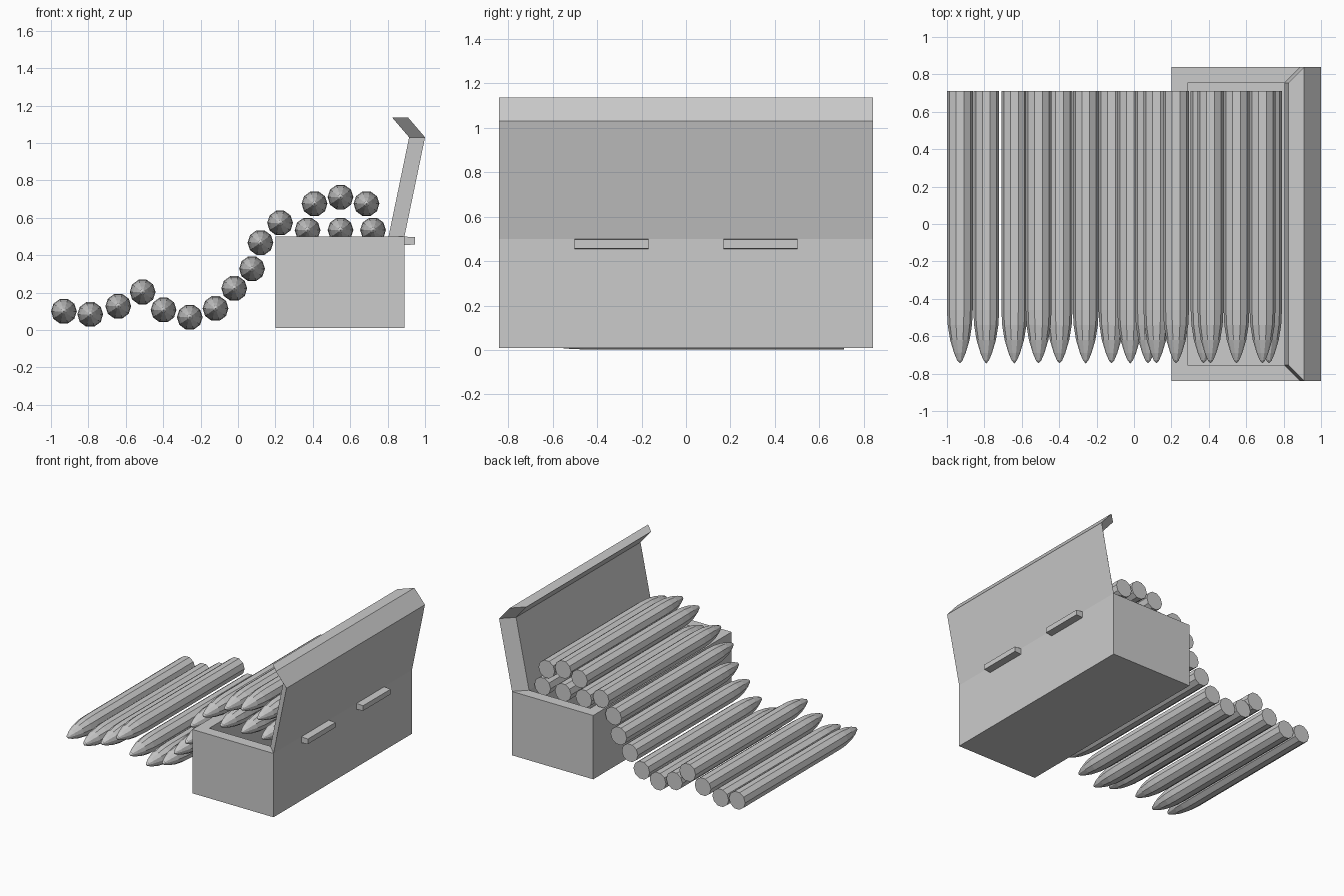
import bpy, bmesh
from math import cos, sin, tau
from mathutils import Vector, Matrix

if "Cube" in bpy.data.objects:
    bpy.data.objects.remove(bpy.data.objects["Cube"])


def finish(bm, name):
    bmesh.ops.recalc_face_normals(bm, faces=bm.faces)
    mesh = bpy.data.meshes.new(name)
    bm.to_mesh(mesh)
    bm.free()
    obj = bpy.data.objects.new(name, mesh)
    bpy.context.collection.objects.link(obj)
    return obj


def block(x0, x1, y0, y1, z0, z1):
    bm = bmesh.new()
    size = Vector((x1 - x0, y1 - y0, z1 - z0))
    mid = Vector((x0 + x1, y0 + y1, z0 + z1)) / 2
    bmesh.ops.create_cube(bm, size=1, matrix=Matrix.Translation(mid) @ Matrix.Diagonal(size.to_4d()))
    return bm


def extrude(bm, face, offset):
    new = bmesh.ops.extrude_discrete_faces(bm, faces=[face])["faces"][0]
    bmesh.ops.translate(bm, verts=new.verts, vec=offset)
    return new


# Open box: inset the top, sink the cavity, raise the back rim into the lid
bm = block(0.2, 0.89, -0.84, 0.84, 0.01, 0.5)
top = max(bm.faces, key=lambda f: f.calc_center_median().z)
rim = bmesh.ops.inset_region(bm, faces=[top], thickness=0.085, use_even_offset=True)["faces"]
back_rim = max(rim, key=lambda f: f.calc_center_median().x)
extrude(bm, top, (0, 0, -0.42))
lid = extrude(bm, back_rim, (0.11, 0, 0.53))
extrude(bm, lid, (-0.09, 0, 0.105))
finish(bm, "ammo_box_with_lid")

# Pair of latches under the lid hinge, slightly tapered outward
for side, label in ((-1, "front"), (1, "back")):
    bm = block(0.88, 0.945, side * 0.335 - 0.167, side * 0.335 + 0.167, 0.453, 0.5)
    for v in bm.verts:
        if v.co.x > 0.9:
            v.co.z += 0.004 if v.co.z < 0.47 else -0.004
    finish(bm, "latch_" + label)

# Cartridge: ten-sided lathe along y with a pointed nose
SIDES = 10
PROFILE = [(0.71, 0.069), (-0.46, 0.069), (-0.54, 0.065), (-0.62, 0.052),
           (-0.69, 0.031), (-0.73, 0.014)]
bm = bmesh.new()
rings = [[bm.verts.new((r * cos(tau * i / SIDES), y, r * sin(tau * i / SIDES)))
          for i in range(SIDES)] for y, r in PROFILE]
tip = bm.verts.new((0, -0.745, 0))
bm.faces.new(rings[0])
for i in range(SIDES):
    j = (i + 1) % SIDES
    for a, b in zip(rings, rings[1:]):
        bm.faces.new((a[i], a[j], b[j], b[i]))
    bm.faces.new((rings[-1][i], rings[-1][j], tip))
first = finish(bm, "cartridge_01")

# Belt path from the ground, up over the box edge and folded inside
BELT = [(-0.931, 0.10), (-0.79, 0.083), (-0.64, 0.127), (-0.51, 0.203), (-0.398, 0.107),
        (-0.258, 0.068), (-0.12, 0.115), (-0.02, 0.222), (0.075, 0.327), (0.12, 0.467),
        (0.225, 0.572), (0.372, 0.534), (0.548, 0.534), (0.722, 0.534),
        (0.687, 0.675), (0.548, 0.71), (0.409, 0.675)]
for n, (x, z) in enumerate(BELT, 1):
    obj = first
    if n > 1:
        obj = bpy.data.objects.new(f"cartridge_{n:02d}", first.data)
        bpy.context.collection.objects.link(obj)
    obj.location = (x, 0, z)
